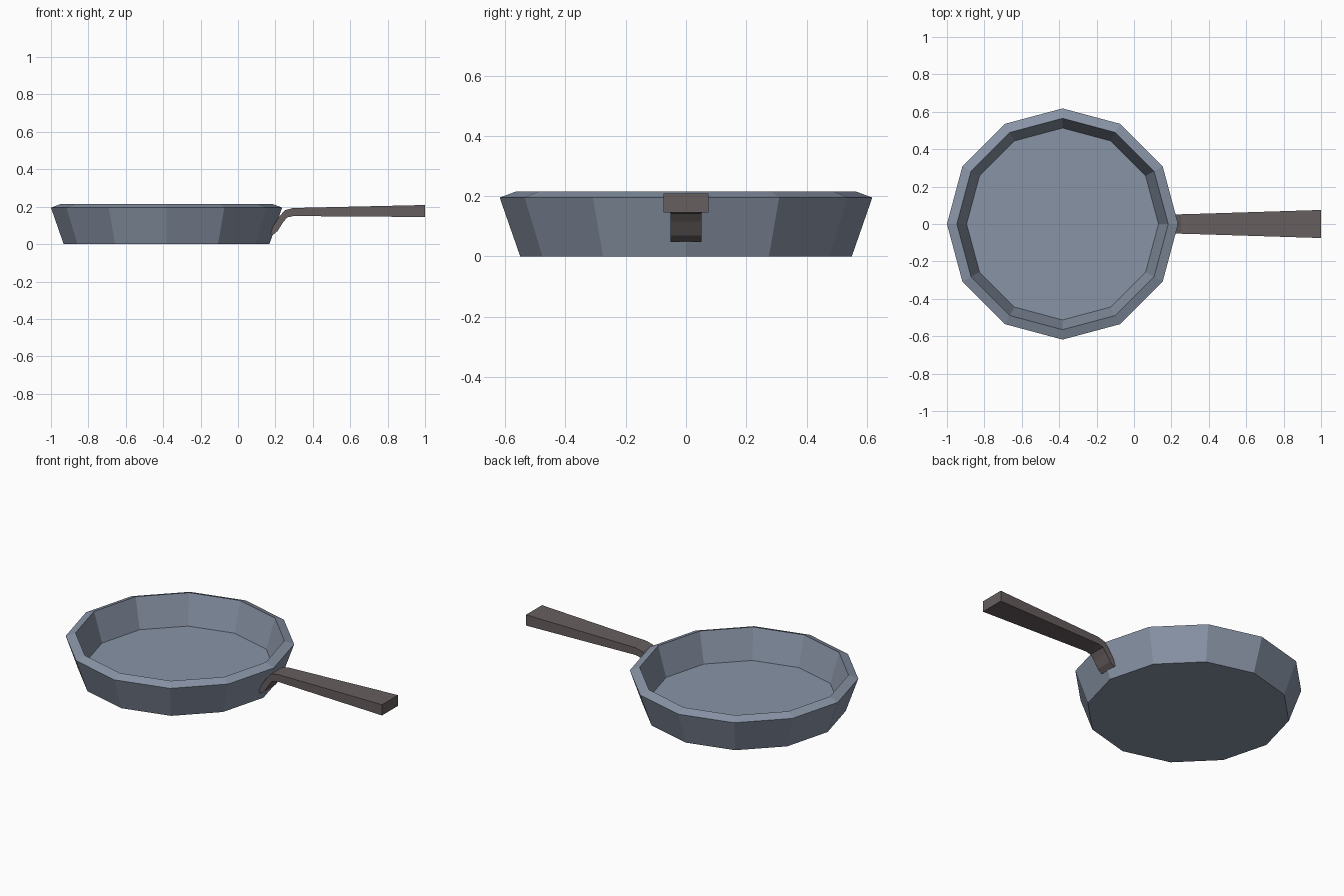
import bpy, bmesh, math

if "Cube" in bpy.data.objects:
    bpy.data.objects.remove(bpy.data.objects["Cube"])

def material(name, rgb):
    m = bpy.data.materials.new(name)
    m.diffuse_color = (*rgb, 1)
    m.use_nodes = True
    m.node_tree.nodes["Principled BSDF"].inputs["Base Color"].default_value = m.diffuse_color
    return m

slate = material("slate_blue_metal", (0.25, 0.295, 0.38))
brown = material("dull_brown_grip", (0.135, 0.112, 0.115))

def skin(name, rings, mat):
    """Join equal-sided rings into a closed solid with end caps."""
    bm = bmesh.new()
    loops = [[bm.verts.new(p) for p in ring] for ring in rings]
    n = len(loops[0])
    for a, b in zip(loops, loops[1:]):
        for i in range(n):
            j = (i + 1) % n
            bm.faces.new((a[i], a[j], b[j], b[i]))
    bm.faces.new(loops[0][::-1])
    bm.faces.new(loops[-1])
    bmesh.ops.recalc_face_normals(bm, faces=bm.faces)
    me = bpy.data.meshes.new(name)
    bm.to_mesh(me)
    bm.free()
    me.materials.append(mat)
    ob = bpy.data.objects.new(name, me)
    bpy.context.collection.objects.link(ob)
    return ob

# Twelve-sided pan: outer base, outer rim, inner rim, inner floor (radius, height)
profile = [(0.55, 0.0), (0.618, 0.195), (0.565, 0.215), (0.513, 0.04)]
skin("pan_body", [[(-0.382 + r * math.cos(math.tau * i / 12),
                    r * math.sin(math.tau * i / 12), z) for i in range(12)]
                  for r, z in profile], slate)

# Handle sections: (top x, top z, bottom x, bottom z, half width)
sections = [(0.160, 0.068, 0.185, 0.048, 0.052),
            (0.190, 0.100, 0.212, 0.070, 0.052),
            (0.223, 0.150, 0.240, 0.115, 0.052),
            (0.252, 0.182, 0.262, 0.142, 0.052),
            (0.295, 0.193, 0.295, 0.150, 0.053),
            (1.0, 0.209, 1.0, 0.145, 0.075)]
skin("handle", [[(tx, -w, tz), (tx, w, tz), (bx, w, bz), (bx, -w, bz)]
                for tx, tz, bx, bz, w in sections], brown)
